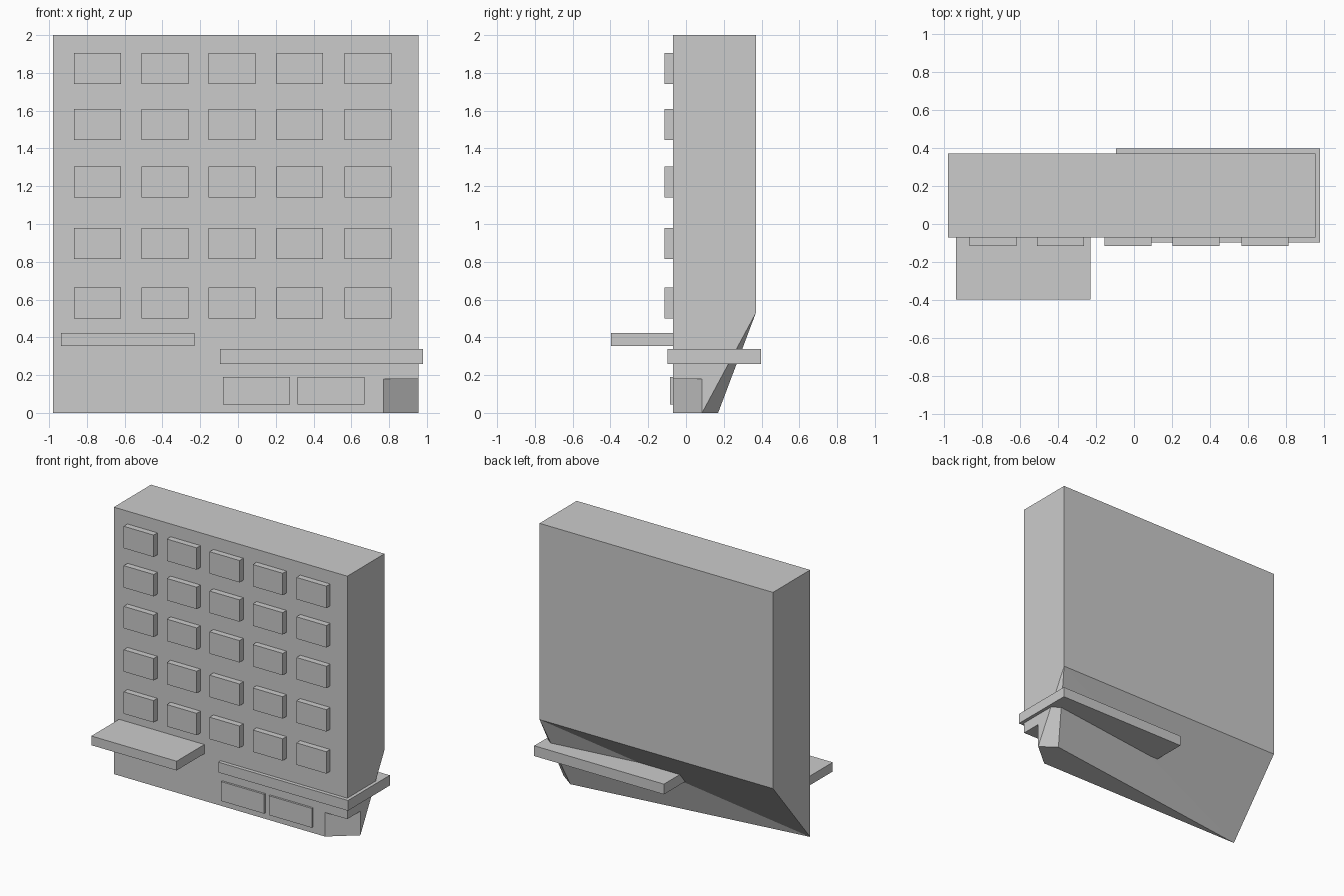
import bpy, bmesh

if "Cube" in bpy.data.objects:
    bpy.data.objects.remove(bpy.data.objects["Cube"])

FRONT, BACK = -0.07, 0.37
LEFT, RIGHT = -0.98, 0.955


def mesh_object(name, verts, faces):
    mesh = bpy.data.meshes.new(name)
    mesh.from_pydata(verts, [], faces)
    bm = bmesh.new()
    bm.from_mesh(mesh)
    bmesh.ops.recalc_face_normals(bm, faces=bm.faces[:])
    bm.to_mesh(mesh)
    bm.free()
    obj = bpy.data.objects.new(name, mesh)
    bpy.context.collection.objects.link(obj)
    return obj


def box(name, x, y, z):
    verts = [(a, b, c) for a in x for b in y for c in z]
    faces = [(0, 1, 3, 2), (4, 5, 7, 6), (0, 1, 5, 4),
             (2, 3, 7, 6), (0, 2, 6, 4), (1, 3, 7, 5)]
    return mesh_object(name, verts, faces)


# Building block: undercut back and a diagonal corner entrance
verts = [
    (LEFT, FRONT, 2), (RIGHT, FRONT, 2), (RIGHT, BACK, 2), (LEFT, BACK, 2),
    (LEFT, BACK, 0.53), (RIGHT, BACK, 0.53),              # 4, 5 undercut top
    (LEFT, FRONT, 0), (0.77, FRONT, 0),                   # 6, 7 front base
    (RIGHT, 0.085, 0), (0.84, 0.17, 0),                   # 8, 9 corner base
    (0.77, FRONT, 0.18), (RIGHT, FRONT, 0.18), (RIGHT, 0.085, 0.18),
]
faces = [
    (0, 1, 2, 3),               # roof
    (0, 6, 7, 10, 11, 1),       # front
    (1, 11, 12, 8, 5, 2),       # right side
    (2, 5, 4, 3),               # back
    (3, 4, 6, 0),               # left side
    (4, 5, 6), (5, 9, 6),       # undercut
    (5, 8, 9),                  # undercut corner
    (6, 9, 8, 7),               # underside
    (7, 8, 12, 10),             # diagonal doorway
    (10, 12, 11),               # doorway soffit
]
mesh_object("building_block", verts, faces)

# Upper windows, five by five
for row, z in enumerate((0.50, 0.815, 1.14, 1.445, 1.74)):
    for col, x in enumerate((-0.867, -0.51, -0.155, 0.203, 0.565)):
        box(f"window_{row}_{col}", (x, x + 0.248), (-0.115, FRONT + 0.005), (z, z + 0.164))

# Shop windows
for i, x in enumerate((-0.08, 0.316)):
    box(f"shop_window_{i}", (x, x + 0.355), (-0.085, FRONT + 0.005), (0.045, 0.19))

# Entrance canopy
box("canopy", (-0.937, -0.23), (-0.398, FRONT + 0.005), (0.353, 0.422))

# Fascia band wrapping the shop corner
box("fascia_band", (-0.095, 0.98), (-0.098, 0.397), (0.26, 0.337))
